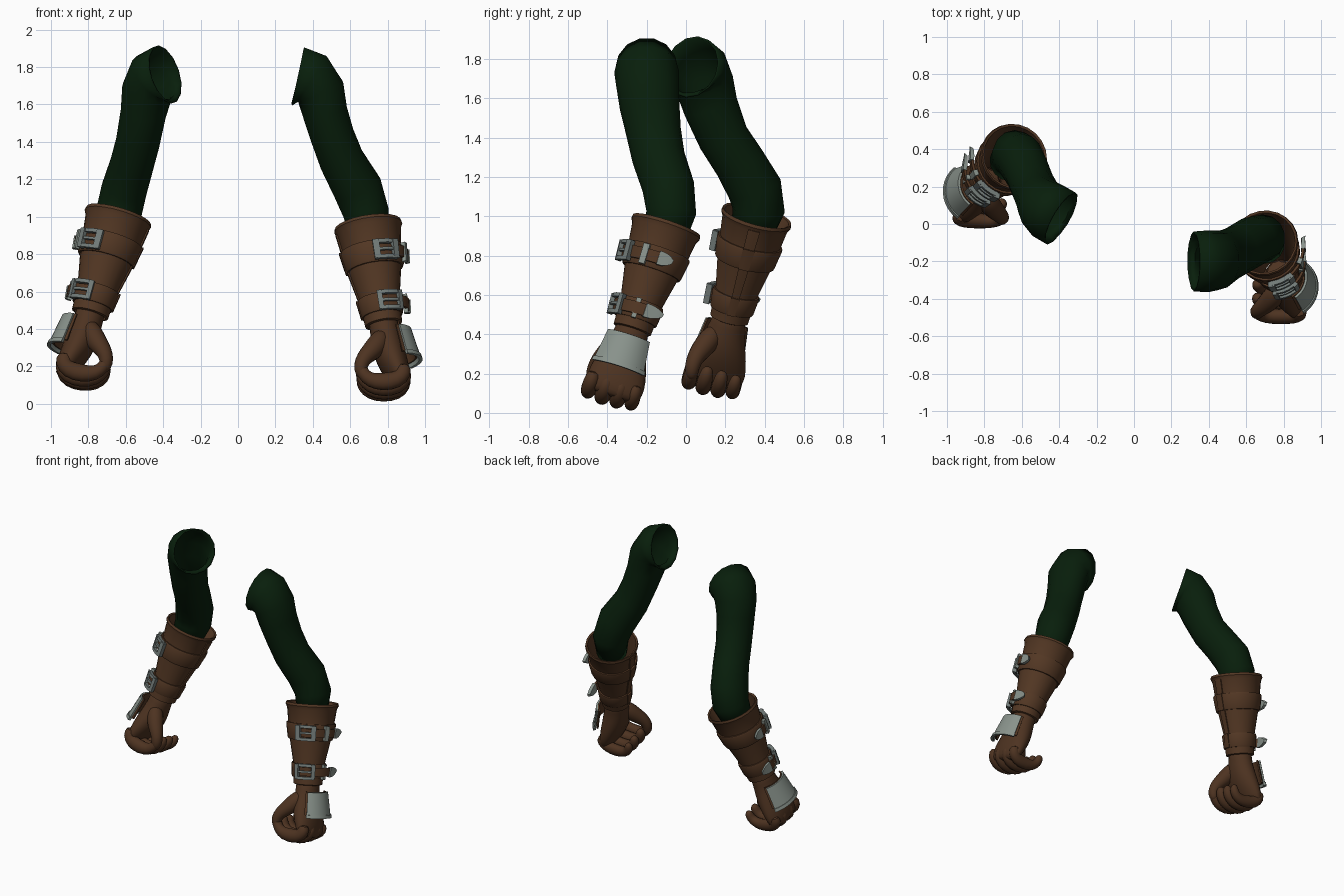
import bpy, bmesh
from math import sin, cos, pi, radians, degrees
from mathutils import Vector, Matrix

cube = bpy.data.objects.get("Cube")
if cube:
    bpy.data.objects.remove(cube, do_unlink=True)


def material(name, rgb, rough=0.8):
    m = bpy.data.materials.new(name)
    m.use_nodes = True
    m.diffuse_color = (*rgb, 1)
    bsdf = m.node_tree.nodes["Principled BSDF"]
    bsdf.inputs["Base Color"].default_value = (*rgb, 1)
    bsdf.inputs["Roughness"].default_value = rough
    return m


CLOTH = material("dark green cloth", (0.0025, 0.0135, 0.0035))
LEATHER = material("brown leather", (0.085, 0.038, 0.017))
GLOVE = material("glove brown", (0.075, 0.033, 0.015))
METAL = material("grey metal", (0.25, 0.29, 0.26))
STEEL = material("dark buckle steel", (0.17, 0.20, 0.19))


def skin(name, mat, rings, place=Matrix(), loop=False, cap=True, angle=40):
    """Join a row of equal-sized point rings into one surface."""
    bm = bmesh.new()
    rows = [[bm.verts.new(place @ Vector(p)) for p in ring] for ring in rings]
    n = len(rows[0])
    for i in range(len(rows) if loop else len(rows) - 1):
        a, b = rows[i], rows[(i + 1) % len(rows)]
        for k in range(n):
            bm.faces.new((a[k], a[(k + 1) % n], b[(k + 1) % n], b[k]))
    if cap and not loop:
        bm.faces.new(rows[0])
        bm.faces.new(rows[-1])
    bmesh.ops.recalc_face_normals(bm, faces=bm.faces)
    me = bpy.data.meshes.new(name)
    bm.to_mesh(me)
    bm.free()
    me.materials.append(mat)
    me.shade_smooth()
    me.set_sharp_from_angle(angle=radians(angle))
    ob = bpy.data.objects.new(name, me)
    bpy.context.scene.collection.objects.link(ob)
    return ob


def loft(path, sizes, ref, sides):
    """Elliptical rings along a path; the first size runs along ref."""
    path = [Vector(p) for p in path]
    rings = []
    for i, p in enumerate(path):
        t = (path[min(i + 1, len(path) - 1)] - path[max(i - 1, 0)]).normalized()
        u = (ref - t * ref.dot(t)).normalized()
        v = t.cross(u)
        a, b = sizes[i] if isinstance(sizes[i], tuple) else (sizes[i],) * 2
        rings.append([p + u * a * cos(2 * pi * k / sides) + v * b * sin(2 * pi * k / sides)
                      for k in range(sides)])
    return rings


def polar(a, r, s):
    return (r * cos(a), r * sin(a), s)


def lathe(name, mat, profile, place, sides=22):
    """Turn a closed (position, radius) outline around the forearm axis."""
    rings = [[polar(2 * pi * k / sides, r, s) for s, r in profile] for k in range(sides)]
    return skin(name, mat, rings, place, loop=True, angle=35)


def wrap(name, mat, place, a0, a1, s0, s1, r0, r1, thick, lift=0.0, tip=0.0, steps=8):
    """Curved plate around the forearm between two angles in degrees."""
    rings = []
    for i in range(steps + 1):
        f = i / steps
        a = radians(a0 + (a1 - a0) * f)
        pinch = tip * f ** 3 * (s1 - s0) / 2
        up = lift * f * f
        rings.append([polar(a, r0 + up, s0 + pinch), polar(a, r1 + up, s1 - pinch),
                      polar(a, r1 + up + thick, s1 - pinch),
                      polar(a, r0 + up + thick, s0 + pinch)])
    return skin(name, mat, rings, place)


def buckle_strap(side, label, place, s, r0, r1, mid, tip_angle, keep_angle, lift):
    """Leather strap with a buckle, a keeper and a metal tip."""
    r = (r0 + r1) / 2
    span = degrees(0.047 / r)
    n = f"{side}_{label}"
    wrap(n + "_strap", LEATHER, place, mid + span, tip_angle + span * .7,
         s - .03, s + .03, r0, r1, .014, lift * .6, steps=12)
    wrap(n + "_strap_tip", METAL, place, tip_angle + span, tip_angle - span * .3,
         s - .035, s + .035, r0 + lift * .5, r1 + lift * .5, .022, lift * .6, tip=.75)
    wrap(n + "_keeper", METAL, place, keep_angle - 5, keep_angle + 5,
         s - .052, s + .052, r0 + .005, r1 + .005, .024, steps=2)
    # Four bars of the buckle frame and its prong
    for k, d in enumerate((-1, 1)):
        wrap(f"{n}_buckle_side_{k}", STEEL, place, mid + d * span - 5, mid + d * span + 5,
             s - .052, s + .052, r0 + .008, r1 + .008, .03, steps=2)
        e = s + d * .044
        wrap(f"{n}_buckle_bar_{k}", STEEL, place, mid - span, mid + span,
             e - .01, e + .01, r + .01, r + .01, .024, steps=5)
    wrap(n + "_prong", STEEL, place, mid - span, mid + span, s - .007, s + .007,
         r + .014, r + .014, .018, steps=4)


def hand(side, place):
    across = Vector((0, 1, 0))

    def soft(name, path, sizes, sides=8):
        ob = skin(f"{side}_{name}", GLOVE, loft(path, sizes, across, sides), place, angle=80)
        ob.modifiers.new("smooth", "SUBSURF").levels = 1
        ob.modifiers["smooth"].render_levels = 1

    soft("palm", [(0, 0, .5), (0, 0, .6), (0, 0, .67), (.012, 0, .76), (.035, -.005, .85),
                  (.042, -.005, .91), (.042, -.005, .93)],
         [(.09, .085), (.09, .08), (.115, .088), (.145, .088), (.16, .07),
          (.15, .055), (.10, .03)], 12)
    # Curled fingers: flattened along the curl so that the fist closes up
    for name, f, size in (("index_finger", .115, .98), ("middle_finger", .038, 1.04),
                          ("ring_finger", -.039, 1), ("little_finger", -.113, .9)):
        curl = [(.06, .83), (.06, .89), (.02, .92), (-.06, .92), (-.125, .90),
                (-.158, .855), (-.16, .81), (-.152, .79)]
        girth = [(.038, .045), (.045, .052), (.046, .056), (.045, .056), (.042, .046),
                 (.04, .04), (.034, .034), (.016, .016)]
        soft(name, [(o, f, .83 + (d - .83) * size) for o, d in curl],
             [(a * size, b * size) for a, b in girth])
    soft("thumb", [(.0, .04, .62), (-.045, .07, .68), (-.09, .095, .73), (-.135, .115, .765),
                   (-.165, .12, .81), (-.165, .11, .855), (-.16, .105, .875)],
         [.045, .066, .06, .048, .042, .036, .018])


def arm(side, rim, axis, buckle_angle, sleeve_path, sleeve_sizes):
    sign = 1 if side == "left" else -1
    D = Vector(axis).normalized()
    O = Vector((sign, 0, 0))
    O = (O - D * O.dot(D)).normalized()
    F = D.cross(O) * sign
    # Forearm frame: outward, toward the thumb, down to the hand
    place = Matrix((O, F, D)).transposed().to_4x4()
    place.translation = Vector(rim)

    # Cloth sleeve, open at the shoulder
    sleeve = skin(side + "_sleeve", CLOTH,
                  loft(sleeve_path, sleeve_sizes, Vector((0, 1, 0)), 14), cap=False, angle=60)
    thick = sleeve.modifiers.new("thickness", "SOLIDIFY")
    thick.thickness, thick.offset = .01, 0

    # Leather bracer with a flared rim and two bands
    lathe(side + "_bracer", LEATHER,
          [(0, .168), (-.005, .18), (.012, .184), (.035, .172), (.15, .157), (.25, .142),
           (.42, .108), (.56, .1), (.565, .086), (.42, .095), (.15, .14)], place)
    lathe(side + "_upper_band", LEATHER,
          [(.135, .15), (.135, .169), (.145, .172), (.24, .157), (.25, .152), (.25, .13)], place)
    lathe(side + "_lower_band", LEATHER,
          [(.415, .10), (.415, .119), (.425, .122), (.505, .114), (.513, .11), (.513, .09)], place)

    # Stitched overlap down the inner side
    for k, (s0, s1, r0, r1) in enumerate(((.03, .135, .172, .158), (.135, .25, .17, .151),
                                          (.25, .415, .142, .108), (.415, .513, .121, .108))):
        wrap(f"{side}_seam_{k}", LEATHER, place, 172, 192, s0, s1, r0, r1, .008, steps=3)

    buckle_strap(side, "upper", place, .195, .166, .158, buckle_angle, -20, 20, .025)
    buckle_strap(side, "lower", place, .467, .12, .113, buckle_angle, -34, 6, .05)

    # Hand guard: curved metal plate, rolled edge and leather backing
    wrap(side + "_guard_backing", LEATHER, place, -54, 62, .605, .765, .118, .142, .01)
    wrap(side + "_guard_plate", METAL, place, -48, 56, .608, .775, .130, .157, .012, steps=10)
    wrap(side + "_guard_edge", METAL, place, -49, 57, .762, .785, .153, .157, .02, steps=10)
    hand(side, place)


arm("left", (.695, -.10, .95), (.15, -.31, -.94), 68,
    [(.32, -.2, 1.75), (.39, -.2, 1.735), (.44, -.195, 1.67), (.465, -.185, 1.56),
     (.505, -.165, 1.43), (.555, -.14, 1.3), (.64, -.09, 1.15), (.685, -.075, 1.02),
     (.70, -.11, .88)],
    [(.155, .158), (.16, .148), (.155, .13), (.147, .118), (.135, .115), (.13, .118),
     (.128, .13), (.122, .12), (.1, .1)])
arm("right", (-.64, .36, 1.0), (-.27, -.25, -.93), 56,
    [(-.39, .03, 1.76), (-.45, .065, 1.74), (-.485, .095, 1.67), (-.505, .125, 1.56),
     (-.535, .19, 1.4), (-.57, .275, 1.27), (-.61, .35, 1.14), (-.635, .37, 1.03),
     (-.67, .33, .9)],
    [(.155, .158), (.155, .148), (.145, .135), (.135, .12), (.125, .115), (.127, .115),
     (.135, .12), (.128, .12), (.1, .1)])
